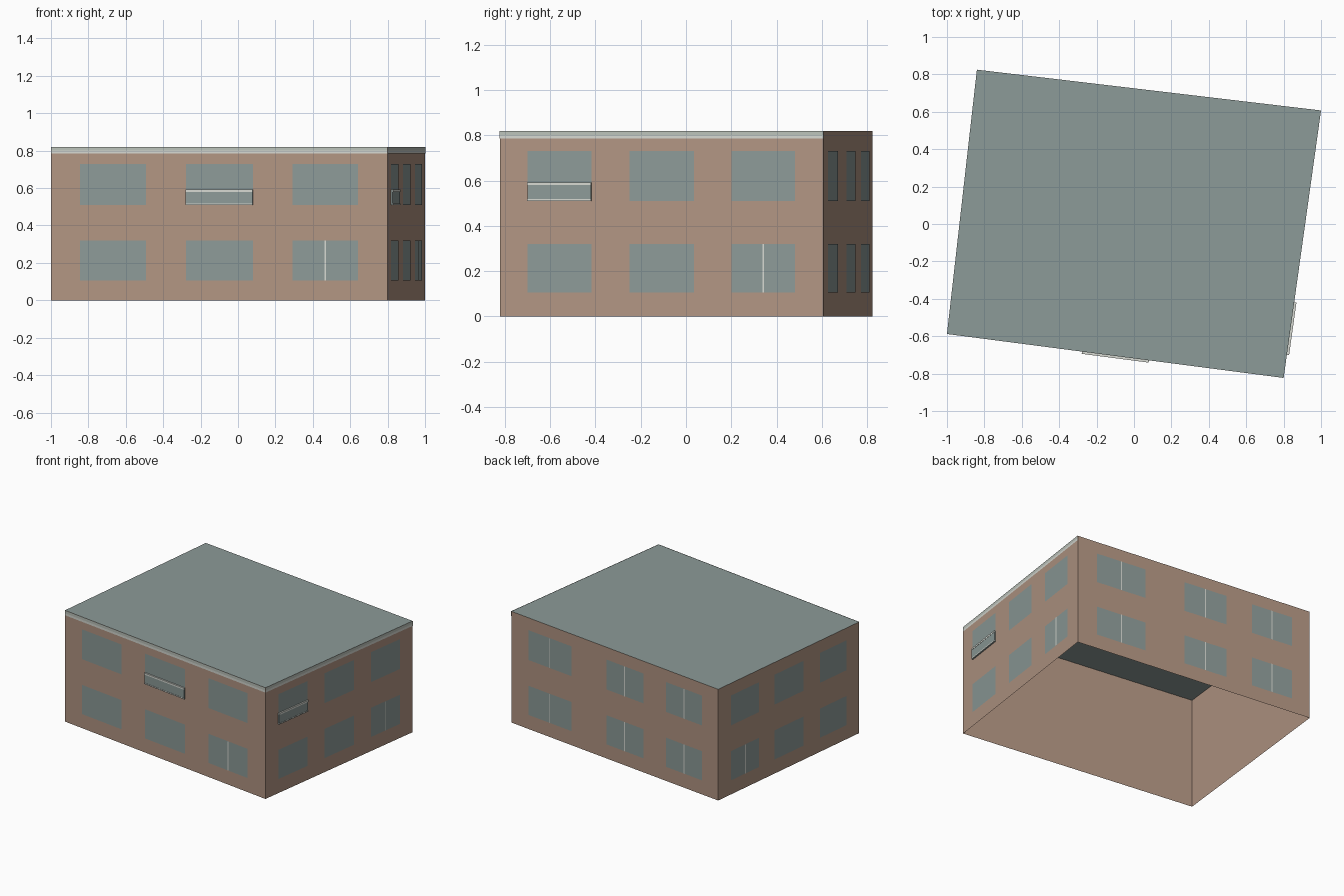
import bpy
from mathutils import Vector

cube = bpy.data.objects.get("Cube")
if cube:
    bpy.data.objects.remove(cube, do_unlink=True)


def material(name, rgb):
    m = bpy.data.materials.new(name)
    m.use_nodes = True
    m.diffuse_color = (*rgb, 1)
    m.node_tree.nodes["Principled BSDF"].inputs["Base Color"].default_value = (*rgb, 1)
    return m


BRICK = material("tan wall", (0.44, 0.30, 0.225))
GREY = material("grey green roof and glass", (0.265, 0.325, 0.315))
TRIM = material("pale trim", (0.67, 0.69, 0.64))
CORNICE = material("pale grey cornice", (0.50, 0.54, 0.49))

HEIGHT = 0.82
CORNERS = [Vector(c) for c in ((-1, -0.588), (0.80, -0.823), (1, 0.607), (-0.84, 0.825))]
FLOORS = {"lower": (0.105, 0.32), "upper": (0.51, 0.73)}


def make(name, verts, faces, mat):
    me = bpy.data.meshes.new(name)
    me.from_pydata([tuple(v) for v in verts], [], faces)
    me.materials.append(mat)
    ob = bpy.data.objects.new(name, me)
    bpy.context.collection.objects.link(ob)
    return ob


class Wall:
    """One facade, addressed by fraction along it, height and outward offset."""

    def __init__(self, name, p, q):
        self.name, self.p, self.run = name, p, q - p
        self.out = Vector((self.run.y, -self.run.x)).normalized()

    def point(self, t, z, d):
        xy = self.p + self.run * t + self.out * d
        return (xy.x, xy.y, z)

    def sheet(self, part, t, z, d, mat):
        corners = ((t[0], z[0]), (t[1], z[0]), (t[1], z[1]), (t[0], z[1]))
        return make(f"{self.name}_{part}", [self.point(a, b, d) for a, b in corners],
                    [(0, 1, 2, 3)], mat)

    def block(self, part, t, z, d, mat):
        verts = [self.point(a, b, c) for c in d for b in z for a in t]
        faces = [(4, 5, 7, 6), (0, 2, 3, 1), (0, 1, 5, 4),
                 (2, 6, 7, 3), (0, 4, 6, 2), (1, 3, 7, 5)]
        return make(f"{self.name}_{part}", verts, faces, mat)

    def mullion(self, part, t, z):
        mid, half = sum(t) / 2, 0.004 / self.run.length
        self.sheet(part, (mid - half, mid + half), z, 0.004, TRIM)

    def balcony(self, t):
        self.block("balcony_panel", t, (0.51, 0.59), (0, 0.010), GREY)
        self.block("balcony_top_rail", t, (0.58, 0.592), (0, 0.012), TRIM)
        self.block("balcony_bottom_rail", t, (0.51, 0.518), (0, 0.012), TRIM)


# Window columns per facade, which windows have a mullion, and the balcony column
SIDE = ((0.086, 0.283), (0.401, 0.60), (0.717, 0.912))
BACK = ((0.083, 0.292), (0.46, 0.64), (0.75, 0.924))
LEFT = ((0.09, 0.29), (0.40, 0.605), (0.72, 0.908))
FACADES = [
    ("front", SIDE, {("lower", 2)}, 1),
    ("right", SIDE, {("lower", 2)}, 0),
    ("back", BACK, {(f, i) for f in FLOORS for i in range(3)}, None),
    ("left", LEFT, {("lower", 0)}, None),
]

for k, (name, columns, split, balcony) in enumerate(FACADES):
    wall = Wall(name, CORNERS[k], CORNERS[(k + 1) % 4])
    wall.sheet("wall", (0, 1), (0, HEIGHT), 0, BRICK)
    for floor, z in FLOORS.items():
        for i, t in enumerate(columns):
            wall.sheet(f"{floor}_window_{i + 1}", t, z, 0.002, GREY)
            if (floor, i) in split:
                wall.mullion(f"{floor}_mullion_{i + 1}", t, z)
    # Balcony and cornice belong to the two street sides
    if balcony is not None:
        wall.balcony(columns[balcony])
        wall.sheet("cornice", (0, 1), (0.80, HEIGHT), 0.002, CORNICE)
        wall.sheet("cornice_lip", (0, 1), (0.785, 0.80), 0.002, TRIM)

# Flat roof, the underside of the building stays open
make("roof", [(c.x, c.y, HEIGHT) for c in CORNERS], [(0, 1, 2, 3)], GREY)
